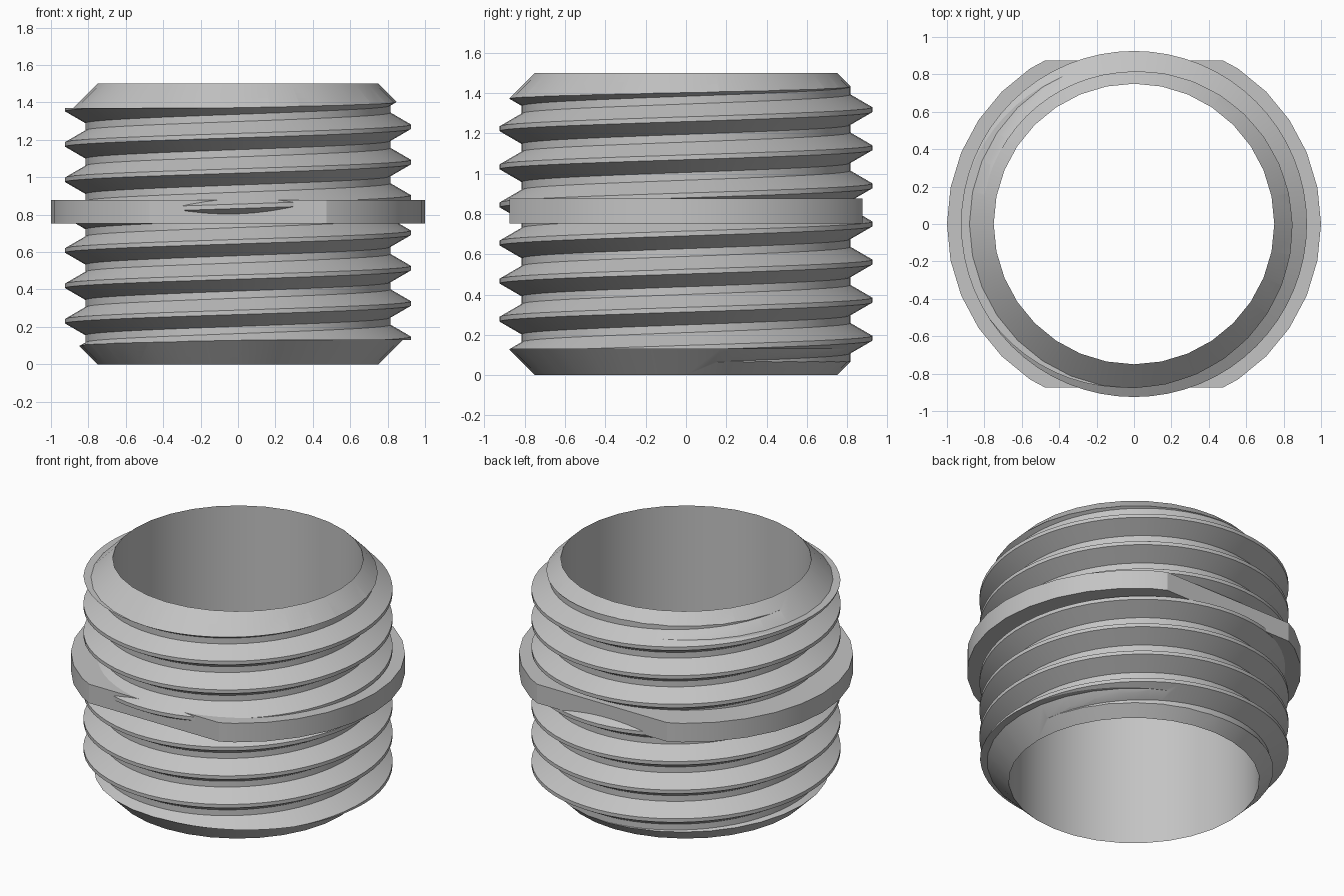
import bpy
import bmesh
import math
from mathutils import Vector

cube = bpy.data.objects.get("Cube")
if cube:
    bpy.data.objects.remove(cube, do_unlink=True)

SIDES = 32                      # bore, chamfers and collar
SEG = 64                        # steps per thread turn
HEIGHT, BORE = 1.5, 0.75
PITCH, ROOT, CREST = 0.189, 0.815, 0.925
CREST_Z = 0.136                 # height of the first crest on the +x side
FLAT_Y = 0.875                  # wrench flats on the collar

grey = bpy.data.materials.new("plain grey")
grey.use_nodes = True
colour = (0.55, 0.55, 0.55, 1)
grey.diffuse_color = colour
grey.node_tree.nodes["Principled BSDF"].inputs["Base Color"].default_value = colour


def make_object(name, bm):
    bmesh.ops.recalc_face_normals(bm, faces=bm.faces)
    mesh = bpy.data.meshes.new(name)
    bm.to_mesh(mesh)
    bm.free()
    obj = bpy.data.objects.new(name, mesh)
    bpy.context.collection.objects.link(obj)
    mesh.materials.append(grey)
    return obj


def ring_bm(profile):
    """Revolve a closed (radius, height) profile around z."""
    bm = bmesh.new()
    rings = []
    for i in range(SIDES):
        a = math.tau * i / SIDES
        rings.append([bm.verts.new((r * math.cos(a), r * math.sin(a), z))
                      for r, z in profile])
    n = len(profile)
    for i, ring in enumerate(rings):
        nxt = rings[(i + 1) % SIDES]
        for k in range(n):
            m = (k + 1) % n
            bm.faces.new((ring[k], nxt[k], nxt[m], ring[m]))
    return bm


def smooth(obj):
    bpy.ops.object.select_all(action='DESELECT')
    obj.select_set(True)
    bpy.context.view_layer.objects.active = obj
    bpy.ops.object.shade_smooth_by_angle(angle=math.radians(20))


def thread_rod(name):
    """Solid rod with a right-handed helical ridge, longer than the sleeve."""
    bm = bmesh.new()
    flank = (CREST - ROOT) * math.tan(math.radians(30))
    tip = PITCH / 16
    section = [(ROOT, -tip - flank), (CREST, -tip), (CREST, tip), (ROOT, tip + flank)]
    steps = SEG * 11
    start = CREST_Z - 3 * PITCH
    verts = {}
    for i in range(steps + SEG):
        a = math.tau * i / SEG
        for k, (r, z) in enumerate(section):
            if k == 0 or i < steps:
                verts[i, k] = bm.verts.new((r * math.cos(a), r * math.sin(a),
                                            start + PITCH * i / SEG + z))
    for i in range(steps):
        verts[i, 4] = verts[i + SEG, 0]
    for i in range(steps - 1):
        for k in range(4):
            bm.faces.new((verts[i, k], verts[i + 1, k],
                          verts[i + 1, k + 1], verts[i, k + 1]))
    # Close both ends with fans
    low = bm.verts.new((0, 0, start - PITCH))
    high = bm.verts.new((0, 0, start + 13 * PITCH))
    for e in [e for e in bm.edges if e.is_boundary]:
        a, b = e.verts
        bm.faces.new((a, b, low if a.co.z < HEIGHT / 2 else high))
    return make_object(name, bm)


# Threaded sleeve: rod trimmed by a bored blank with chamfered ends
sleeve = thread_rod("threaded_sleeve")
cham = 0.13
blank = make_object("sleeve_blank", ring_bm([
    (BORE, 0), (BORE + cham, cham), (1, cham),
    (1, HEIGHT - cham), (BORE + cham, HEIGHT - cham), (BORE, HEIGHT)]))
blank.hide_render = True
trim = sleeve.modifiers.new("trim", 'BOOLEAN')
trim.operation = 'INTERSECT'
trim.solver = 'EXACT'
trim.object = blank
bpy.context.view_layer.objects.active = sleeve
bpy.ops.object.modifier_apply(modifier=trim.name)
bpy.data.objects.remove(blank, do_unlink=True)
smooth(sleeve)

# Collar with two wrench flats
bm = ring_bm([(0.785, 0.752), (1, 0.752), (1, 0.877), (0.785, 0.877)])
for side in (-1, 1):
    cut = bmesh.ops.bisect_plane(
        bm, geom=bm.verts[:] + bm.edges[:] + bm.faces[:],
        plane_co=Vector((0, side * FLAT_Y, 0)), plane_no=Vector((0, side, 0)),
        clear_outer=True)
    edges = [g for g in cut["geom_cut"] if isinstance(g, bmesh.types.BMEdge)]
    bmesh.ops.holes_fill(bm, edges=edges)
smooth(make_object("collar", bm))
